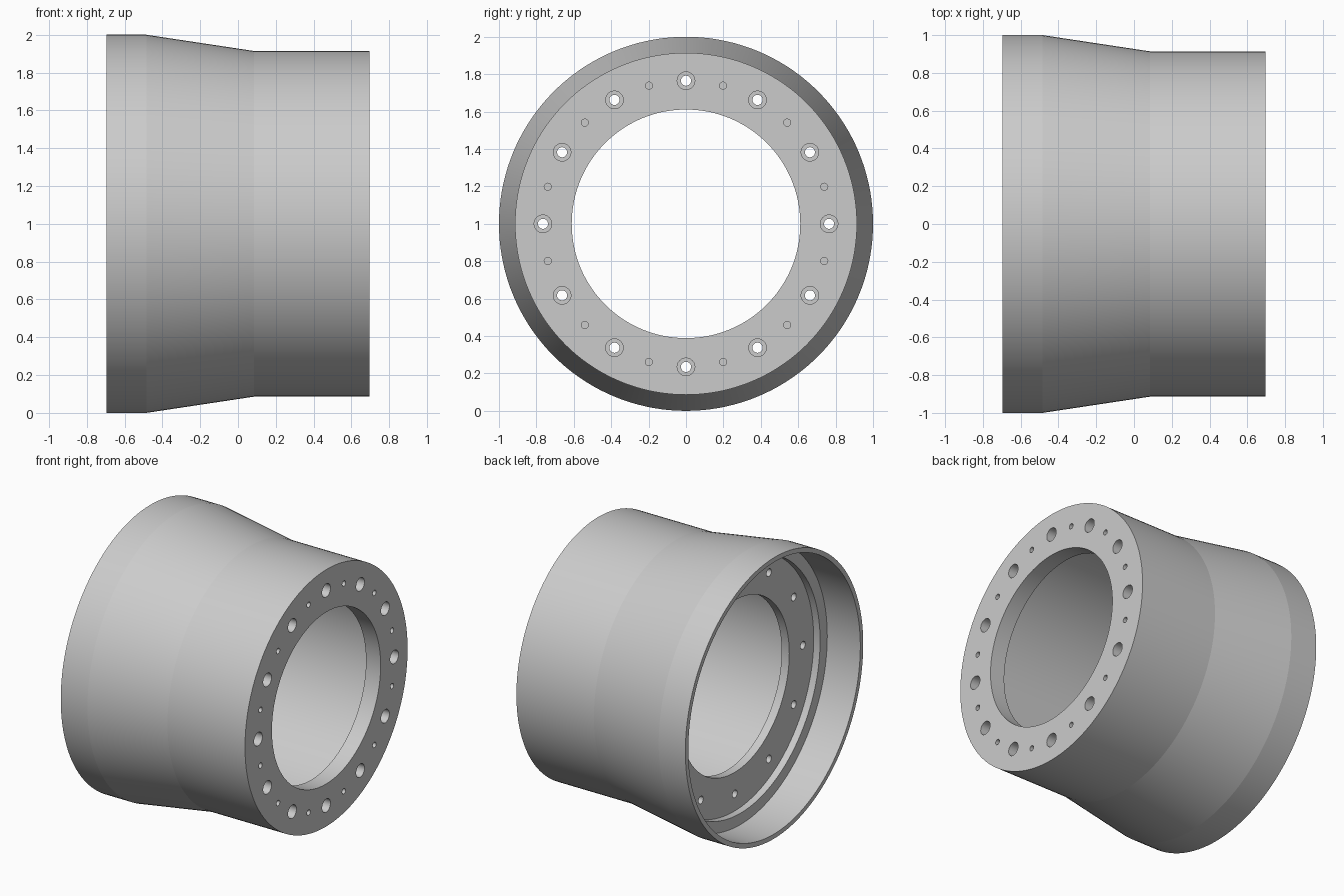
import bpy, bmesh
from math import pi, cos, sin, radians
from mathutils import Matrix, Vector

if "Cube" in bpy.data.objects:
    bpy.data.objects.remove(bpy.data.objects["Cube"])

SEGS = 144


def revolve(name, profile):
    """Closed (x, radius) profile turned around the x axis."""
    bm = bmesh.new()
    rings = []
    for i in range(SEGS):
        a = 2 * pi * i / SEGS
        rings.append([bm.verts.new((x, r * sin(a), r * cos(a))) for x, r in profile])
    n = len(profile)
    for i in range(SEGS):
        p, q = rings[i], rings[(i + 1) % SEGS]
        for j in range(n):
            k = (j + 1) % n
            bm.faces.new((p[j], p[k], q[k], q[j]))
    bmesh.ops.recalc_face_normals(bm, faces=bm.faces)
    return finish(name, bm)


def finish(name, bm):
    mesh = bpy.data.meshes.new(name)
    bm.to_mesh(mesh)
    bm.free()
    ob = bpy.data.objects.new(name, mesh)
    ob.location.z = 1
    bpy.context.collection.objects.link(ob)
    return ob


def drill_ring(bm, radius, x0, x1, offset):
    """Twelve drill cylinders along x on the bolt circle."""
    for i in range(12):
        a = radians(30 * i + offset)
        pos = Vector(((x0 + x1) / 2, 0.765 * sin(a), 0.765 * cos(a)))
        bmesh.ops.create_cone(
            bm, cap_ends=True, segments=64, radius1=radius, radius2=radius,
            depth=x1 - x0,
            matrix=Matrix.Translation(pos) @ Matrix.Rotation(pi / 2, 4, 'Y'))


# Hollow drum: outer taper, front flange, inner cavity, rear flange, stepped recess
drum = revolve("flanged_drum", [
    (-0.695, 1.0), (-0.485, 1.0), (0.085, 0.914), (0.695, 0.914),
    (0.695, 0.611), (0.58, 0.611), (0.58, 0.855), (-0.325, 0.855),
    (-0.325, 0.611), (-0.385, 0.611), (-0.385, 0.886), (-0.435, 0.886),
    (-0.435, 0.967), (-0.695, 0.967)])

# Bolt holes and pin holes
bm = bmesh.new()
drill_ring(bm, 0.047, 0.5, 0.8, 0)
drill_ring(bm, 0.019, 0.5, 0.8, 15)
drill_ring(bm, 0.027, -0.42, -0.28, 0)
drills = finish("hole_cutters", bm)
drills.hide_render = True

mod = drum.modifiers.new("holes", 'BOOLEAN')
mod.operation = 'DIFFERENCE'
mod.solver = 'EXACT'
mod.object = drills
bpy.context.view_layer.objects.active = drum
drum.select_set(True)
drills.select_set(False)
bpy.ops.object.modifier_apply(modifier=mod.name)
bpy.data.objects.remove(drills)
bpy.ops.object.shade_smooth_by_angle(angle=radians(7))
